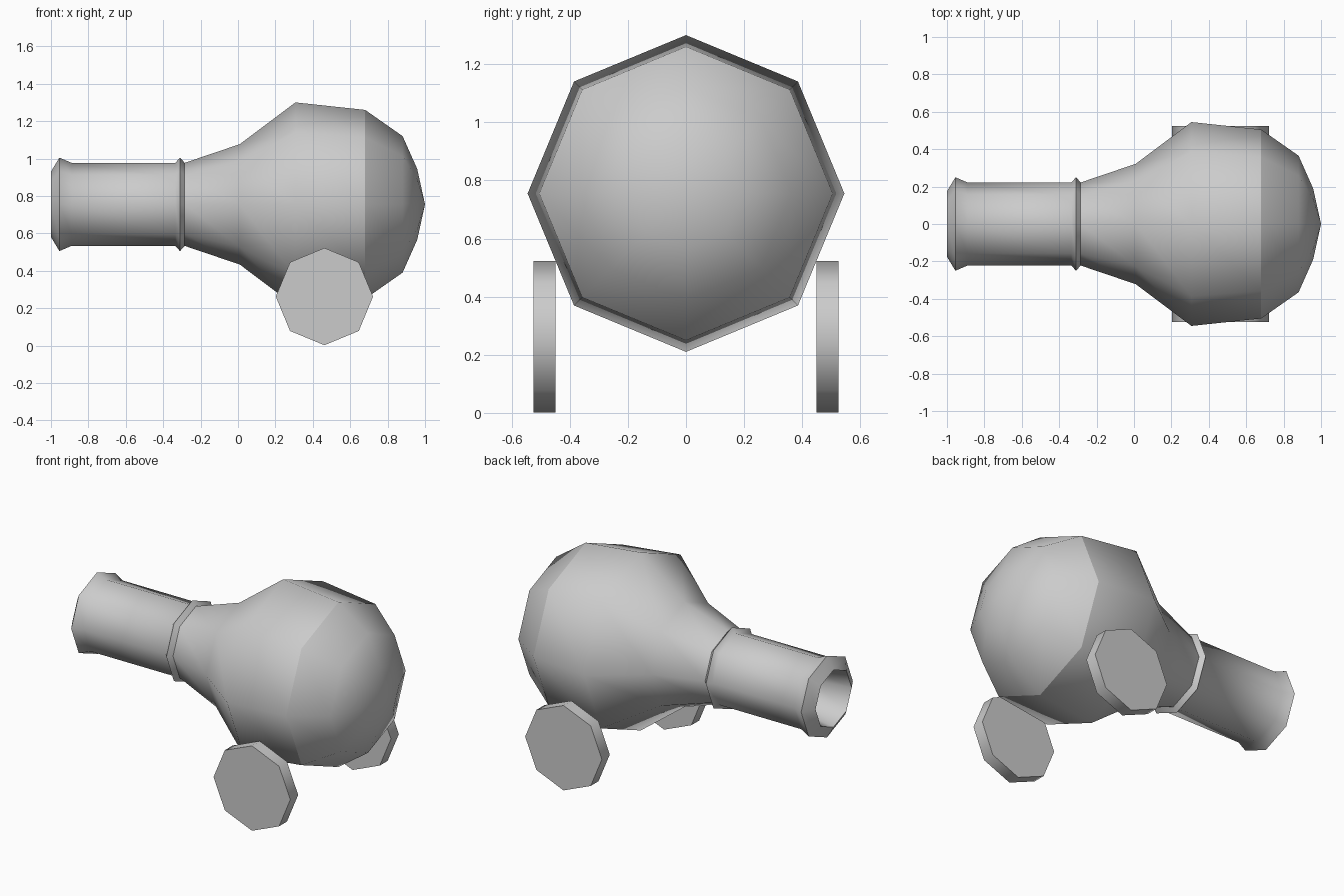
import bpy, bmesh
from math import sin, cos, pi, radians

if "Cube" in bpy.data.objects:
    bpy.data.objects.remove(bpy.data.objects["Cube"])

SIDES = 8


def lathe(name, profile, z=0.755):
    """Spin (x, radius) points around the x axis; radius 0 makes a pole."""
    bm = bmesh.new()
    rings = []
    for x, r in profile:
        n = 1 if r == 0 else SIDES
        rings.append([bm.verts.new((x, r * cos(2 * pi * i / SIDES),
                                    z + r * sin(2 * pi * i / SIDES))) for i in range(n)])
    for a, b in zip(rings, rings[1:]):
        for i in range(SIDES):
            j = (i + 1) % SIDES
            if len(a) == 1:
                bm.faces.new((a[0], b[j], b[i]))
            elif len(b) == 1:
                bm.faces.new((a[i], a[j], b[0]))
            else:
                bm.faces.new((a[i], a[j], b[j], b[i]))
    bmesh.ops.recalc_face_normals(bm, faces=bm.faces[:])
    # an open shell has to point away from the axis
    f = max(bm.faces, key=lambda f: max((v.co.z for v in f.verts)))
    if f.normal.z < 0:
        bmesh.ops.reverse_faces(bm, faces=bm.faces[:])
    me = bpy.data.meshes.new(name)
    bm.to_mesh(me)
    bm.free()
    ob = bpy.data.objects.new(name, me)
    bpy.context.collection.objects.link(ob)
    return smooth(ob)


def smooth(ob):
    bpy.ops.object.select_all(action='DESELECT')
    ob.select_set(True)
    bpy.context.view_layer.objects.active = ob
    bpy.ops.object.shade_smooth_by_angle(angle=radians(52))
    return ob


# barrel: bore, flared muzzle, raised band, neck and bulging body
lathe("barrel", [(-0.72, 0), (-0.74, 0.13), (-1.0, 0.175), (-0.955, 0.25),
                 (-0.89, 0.222), (-0.335, 0.222), (-0.31, 0.25), (-0.285, 0.222),
                 (0.01, 0.322), (0.307, 0.545), (0.68, 0.505)])

# rounded rear cap, with a shading break where it meets the body
lathe("rear_cap", [(0.68, 0.505), (0.88, 0.365), (0.958, 0.19), (1.0, 0)])

# two solid octagonal wheels
for side, label in ((-1, "front"), (1, "back")):
    bpy.ops.mesh.primitive_cylinder_add(vertices=SIDES, radius=0.26, depth=0.076,
                                        location=(0.462, side * 0.487, 0.262),
                                        rotation=(pi / 2, 0, 0))
    wheel = bpy.context.object
    wheel.name = label + "_wheel"
    smooth(wheel)
